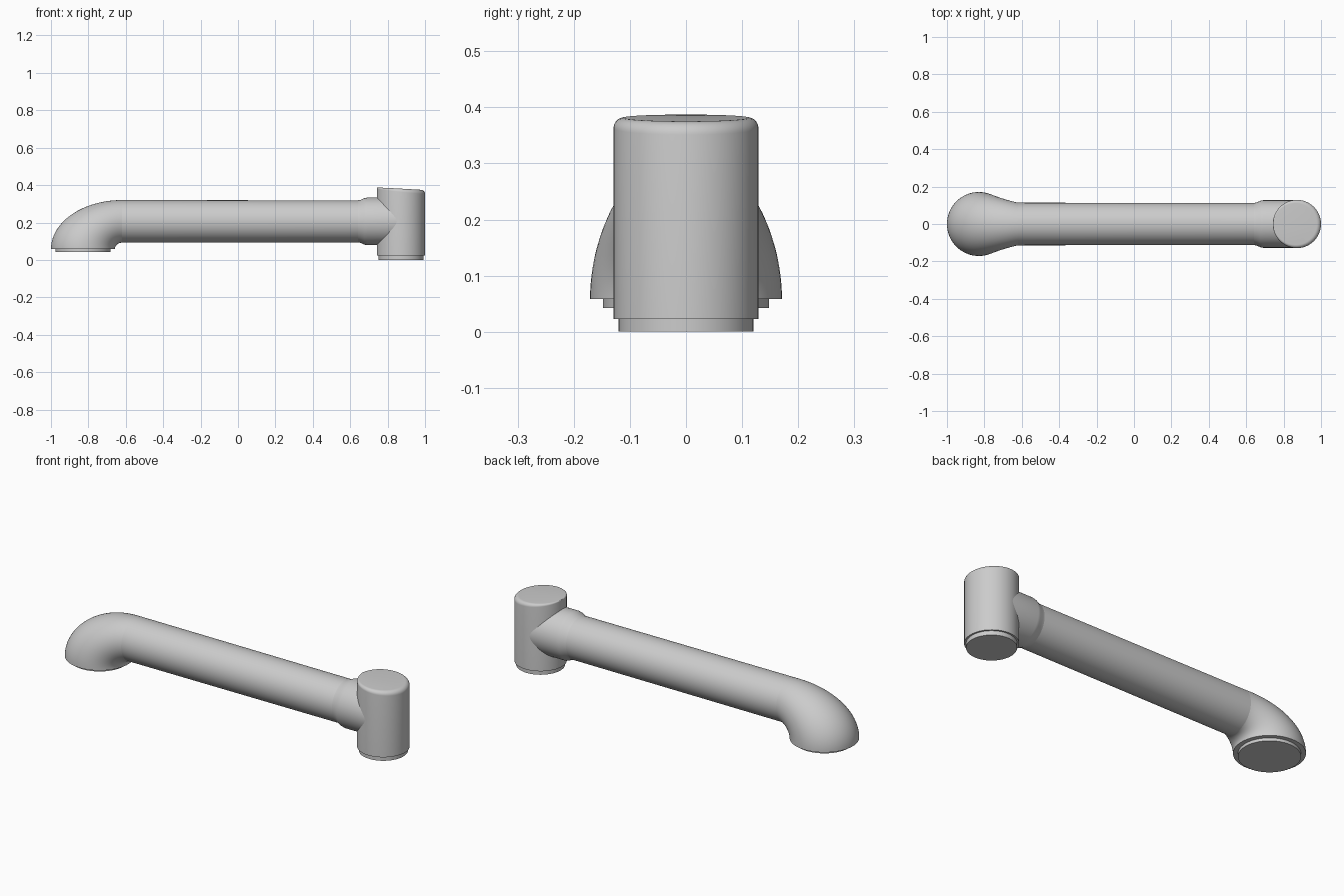
import bpy, bmesh
from math import sin, cos, pi, sqrt, radians
from mathutils import Vector

cube = bpy.data.objects.get("Cube")
if cube:
    bpy.data.objects.remove(cube, do_unlink=True)

SIDES = 64
AXIS_Z = 0.206      # height of the horizontal tube axis
POST_X = 0.871      # centre of the upright housing
DOME_X = -0.829     # centre of the elbow mouth

grey = bpy.data.materials.new("light_grey")
grey.use_nodes = True
grey.diffuse_color = (0.6, 0.6, 0.6, 1)
grey.node_tree.nodes["Principled BSDF"].inputs["Base Color"].default_value = (0.6, 0.6, 0.6, 1)


def loft(name, rings):
    """Skin a list of closed point rings and cap both ends."""
    bm = bmesh.new()
    loops = [[bm.verts.new(p) for p in ring] for ring in rings]
    for a, b in zip(loops, loops[1:]):
        for i in range(SIDES):
            j = (i + 1) % SIDES
            bm.faces.new((a[i], a[j], b[j], b[i]))
    bm.faces.new(loops[0])
    bm.faces.new(loops[-1])
    bmesh.ops.recalc_face_normals(bm, faces=bm.faces)
    mesh = bpy.data.meshes.new(name)
    bm.to_mesh(mesh)
    bm.free()
    mesh.materials.append(grey)
    obj = bpy.data.objects.new(name, mesh)
    bpy.context.collection.objects.link(obj)
    mesh.shade_smooth()
    mesh.set_sharp_from_angle(angle=radians(32))
    return obj


def ellipse(centre, u, v):
    return [centre + u * cos(t) + v * sin(t)
            for t in (2 * pi * i / SIDES for i in range(SIDES))]


def upright(name, x, profile):
    """Turned part around a vertical axis; profile is (radius, z)."""
    return loft(name, [ellipse(Vector((x, 0, z)), Vector((r, 0, 0)), Vector((0, r, 0)))
                       for r, z in profile])


def lengthwise(name, profile):
    """Turned part around the tube axis; profile is (radius, x)."""
    return loft(name, [ellipse(Vector((x, 0, AXIS_Z)), Vector((0, 0, r)), Vector((0, r, 0)))
                       for r, x in profile])


# Long straight tube
lengthwise("main_tube", [(0.114, -0.62), (0.112, 0.70)])

# Flared collar that meets the upright housing
lengthwise("collar", [(0.112, 0.64), (0.115, 0.655), (0.124, 0.675),
                      (0.127, 0.69), (0.127, POST_X)])

# Elbow: tilted sections between an outer and an inner arc
sections = []
STEPS = 28
for k in range(STEPS + 1):
    t = pi / 2 * k / STEPS
    outer = Vector((-0.62 - 0.38 * cos(t), 0, 0.058 + 0.262 * sin(t)))
    inner = Vector((-0.62 - 0.038 * cos(t), 0, 0.058 + 0.034 * sin(t)))
    width = 0.114 + 0.057 * max(cos(t), 0) ** 1.1
    sections.append(ellipse((outer + inner) / 2, (outer - inner) / 2, Vector((0, width, 0))))
loft("elbow", sections)

# Recessed mounting ring under the elbow
upright("elbow_mounting_ring", DOME_X, [(0.148, 0.07), (0.148, 0.042)])

# Upright housing: slanted lid, edge rounding grows away from the tube
R = 0.129
rings = [ellipse(Vector((POST_X, 0, 0.023)), Vector((R, 0, 0)), Vector((0, R, 0)))]
for k in range(9):
    a = pi / 2 * k / 8
    ring = []
    for i in range(SIDES):
        t = 2 * pi * i / SIDES
        bevel = 0.003 + 0.021 * sqrt(max(0, (1 + cos(t)) / 2))
        r = R - bevel * (1 - cos(a))
        z = 0.381 - 0.006 * cos(t) - bevel * (1 - sin(a))
        ring.append(Vector((POST_X + r * cos(t), r * sin(t), z)))
    rings.append(ring)
loft("upright_housing", rings)

# Recessed mounting ring under the housing
upright("housing_mounting_ring", POST_X, [(0.12, 0.04), (0.12, 0.0)])
